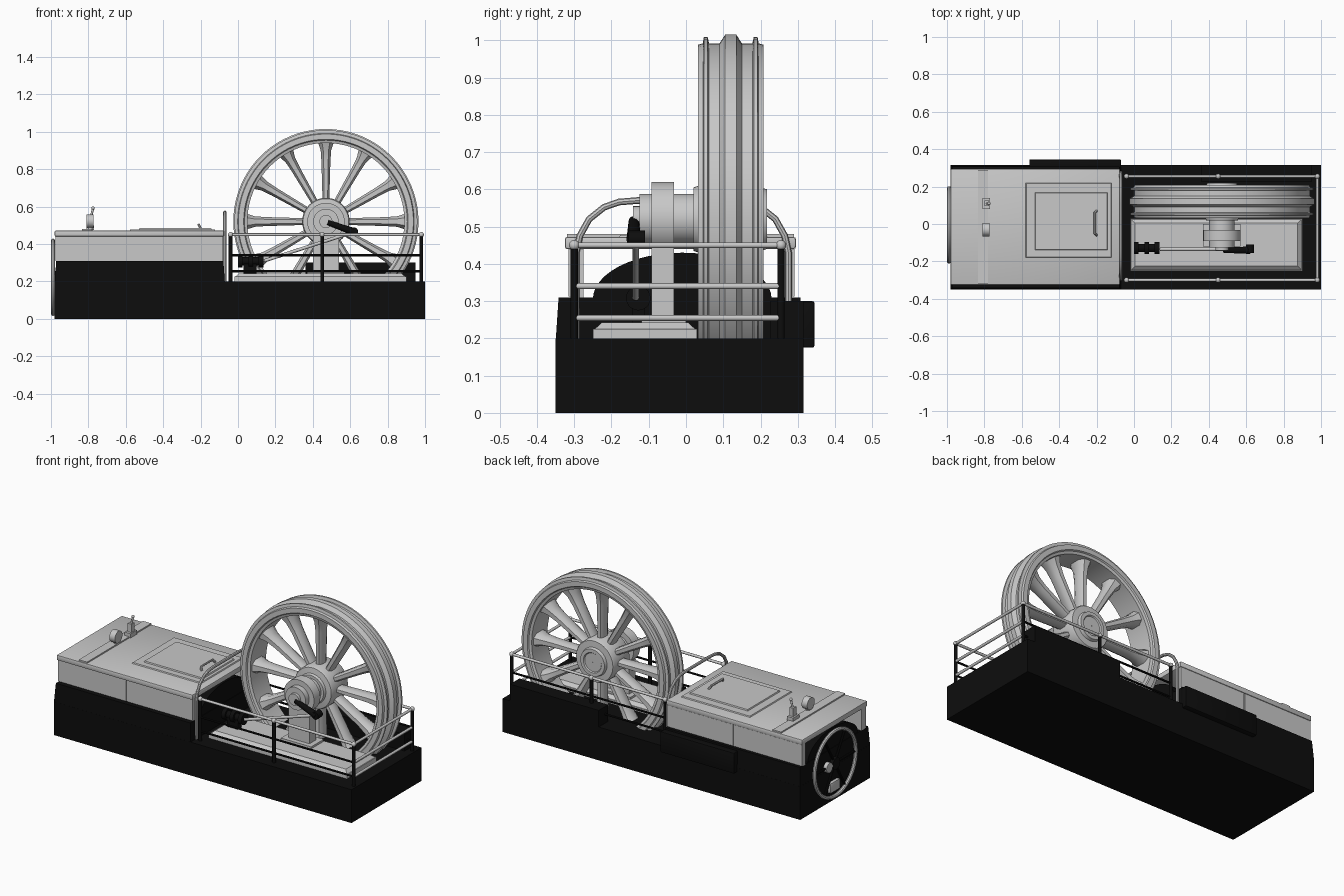
import bpy, bmesh, math
from mathutils import Vector, Matrix

if "Cube" in bpy.data.objects:
    bpy.data.objects.remove(bpy.data.objects["Cube"])


def material(name, value):
    m = bpy.data.materials.new(name)
    m.use_nodes = True
    colour = (value, value, value, 1)
    m.diffuse_color = colour
    m.node_tree.nodes["Principled BSDF"].inputs["Base Color"].default_value = colour
    return m


GREY = material("light grey paint", 0.58)
BLACK = material("black iron", 0.004)
built = []


def finish(name, bm, mat):
    bmesh.ops.recalc_face_normals(bm, faces=bm.faces)
    mesh = bpy.data.meshes.new(name)
    bm.to_mesh(mesh)
    bm.free()
    mesh.materials.append(mat)
    ob = bpy.data.objects.new(name, mesh)
    bpy.context.collection.objects.link(ob)
    built.append(ob)
    return ob


def box(name, x, y, z, mat, taper=0.0, bevel=0.0):
    """Box from ranges; taper pulls the top edges inward."""
    bm = bmesh.new()
    bmesh.ops.create_cube(bm, size=1)
    for v in bm.verts:
        inset = [-taper * (1 if c > 0 else -1) if v.co.z > 0 else 0 for c in v.co[:2]]
        v.co = [(r[0] + r[1]) / 2 + c * (r[1] - r[0]) for r, c in zip((x, y, z), v.co)]
        v.co.x += inset[0]
        v.co.y += inset[1]
    if bevel:
        bmesh.ops.bevel(bm, geom=bm.edges[:], offset=bevel, segments=2, affect='EDGES', profile=0.5)
    return finish(name, bm, mat)


def rod(name, a, b, r, mat, sides=12, r2=None):
    a, b = Vector(a), Vector(b)
    bm = bmesh.new()
    bmesh.ops.create_cone(bm, cap_ends=True, segments=sides, radius1=r,
                          radius2=r if r2 is None else r2, depth=(b - a).length)
    turn = Vector((0, 0, 1)).rotation_difference(b - a).to_matrix().to_4x4()
    bmesh.ops.transform(bm, matrix=Matrix.Translation((a + b) / 2) @ turn, verts=bm.verts)
    return finish(name, bm, mat)


def ball(name, at, r, mat):
    bm = bmesh.new()
    bmesh.ops.create_uvsphere(bm, u_segments=12, v_segments=8, radius=r)
    bmesh.ops.translate(bm, vec=at, verts=bm.verts)
    return finish(name, bm, mat)


def lathe(name, profile, centre, mat, axis='Y', steps=72):
    """Turn a closed loop of (radius, offset) points about an axis."""
    bm = bmesh.new()
    rings = []
    for i in range(steps):
        t = 2 * math.pi * i / steps
        ring = []
        for r, o in profile:
            u, w = r * math.cos(t), r * math.sin(t)
            ring.append(bm.verts.new(Vector((u, o, w) if axis == 'Y' else (o, u, w)) + Vector(centre)))
        rings.append(ring)
    n = len(profile)
    for i in range(steps):
        p, q = rings[i], rings[(i + 1) % steps]
        for j in range(n):
            bm.faces.new((p[j], q[j], q[(j + 1) % n], p[(j + 1) % n]))
    return finish(name, bm, mat)


def tube(name, points, r, mat):
    curve = bpy.data.curves.new(name, 'CURVE')
    curve.dimensions = '3D'
    curve.bevel_depth = r
    curve.bevel_resolution = 2
    curve.use_fill_caps = True
    s = curve.splines.new('POLY')
    s.points.add(len(points) - 1)
    for p, co in zip(s.points, points):
        p.co = (*co, 1)
    temp = bpy.data.objects.new(name, curve)
    bpy.context.collection.objects.link(temp)
    bpy.context.view_layer.update()
    bm = bmesh.new()
    bm.from_mesh(temp.to_mesh())
    bpy.data.objects.remove(temp)
    return finish(name, bm, mat)


# Black foundation
box("foundation", (-0.98, 1), (-0.35, 0.315), (0, 0.2), BLACK)
box("engine_base", (-0.98, -0.07), (-0.35, 0.315), (0.19, 0.31), BLACK, taper=0.008)
box("side_locker", (-0.56, -0.07), (0.3, 0.345), (0.175, 0.3), BLACK, bevel=0.006)
box("rear_locker", (0.36, 0.95), (0.225, 0.315), (0.19, 0.3), BLACK)

# Arched boiler top inside the open-ended casing
bm = bmesh.new()
arc = [bm.verts.new((-0.97, -0.01 + 0.24 * math.cos(math.pi * i / 24),
                     0.305 + 0.125 * math.sin(math.pi * i / 24))) for i in range(25)]
face = bm.faces.new(arc)
out = bmesh.ops.extrude_face_region(bm, geom=[face])
bmesh.ops.translate(bm, vec=(0.89, 0, 0), verts=[g for g in out["geom"] if isinstance(g, bmesh.types.BMVert)])
finish("boiler_arch", bm, BLACK)

# Casing walls, side panels and lid
for side, y0, y1, yp in (("front", -0.31, -0.275, -0.316), ("back", 0.255, 0.285, 0.291)):
    box(side + "_casing_wall", (-0.975, -0.08), (y0, y1), (0.31, 0.45), GREY)
    for k, xs in enumerate(((-0.975, -0.523), (-0.517, -0.08))):
        box(f"{side}_panel_{k + 1}", xs, sorted((yp, y0 if side == "front" else y1)), (0.312, 0.44), GREY)
box("casing_lid", (-0.98, -0.075), (-0.325, 0.295), (0.44, 0.472), GREY, bevel=0.006)
box("lid_strip", (-0.835, -0.78), (-0.32, 0.29), (0.47, 0.48), GREY)
box("hatch_frame", (-0.58, -0.12), (-0.18, 0.22), (0.47, 0.478), GREY, taper=0.004)
box("hatch_cover", (-0.53, -0.14), (-0.14, 0.17), (0.475, 0.485), GREY, taper=0.004)
tube("hatch_handle", [(-0.2, -0.06, 0.483), (-0.21, -0.05, 0.503), (-0.21, 0.06, 0.503), (-0.2, 0.07, 0.483)], 0.007, GREY)

# Gauge and lever on the lid
rod("gauge_stem", (-0.79, -0.03, 0.47), (-0.79, -0.03, 0.5), 0.012, GREY)
rod("gauge", (-0.81, -0.03, 0.522), (-0.773, -0.03, 0.522), 0.036, GREY, 24)
box("lever_foot", (-0.81, -0.77), (0.08, 0.14), (0.475, 0.5), GREY)
box("lever_bracket", (-0.8, -0.775), (0.095, 0.125), (0.5, 0.55), GREY)
rod("lever", (-0.79, 0.11, 0.53), (-0.775, 0.11, 0.59), 0.006, GREY)
ball("lever_knob", (-0.775, 0.11, 0.592), 0.009, GREY)

# Handwheel on the end of the base
WX, WY, WZ = -0.989, -0.005, 0.222
lathe("handwheel_rim", [(0.196 + 0.011 * math.cos(a * math.pi / 4), 0.011 * math.sin(a * math.pi / 4))
                        for a in range(8)], (WX, WY, WZ), GREY, 'X', 48)
for k in range(3):
    a = math.pi * k / 3
    d = Vector((0, math.cos(a), math.sin(a))) * 0.19
    c = Vector((WX + 0.003, WY, WZ))
    rod(f"handwheel_spoke_{k + 1}", c - d, c + d, 0.007, BLACK, 8)
rod("handwheel_hub", (-0.97, WY, WZ), (-0.998, WY, WZ), 0.035, BLACK, 20)
rod("end_valve", (-0.97, 0.06, 0.22), (-0.998, 0.06, 0.22), 0.03, GREY, 16)
box("end_bracket", (-0.998, -0.97), (-0.04, 0.05), (0.06, 0.12), GREY, bevel=0.005)

# Flywheel rim with three raised bands
CX, CZ = 0.47, 0.52
rim = [(0.42, 0.045), (0.435, 0.04), (0.44, 0.032), (0.468, 0.032), (0.472, 0.045),
       (0.489, 0.048), (0.489, 0.058), (0.472, 0.062), (0.472, 0.09), (0.495, 0.105)]
rim = rim + [(r, 0.24 - y) for r, y in reversed(rim)]
lathe("flywheel_rim", rim, (CX, 0, CZ), GREY, steps=80)

# Flywheel hub
hub = [(0.002, 0.02), (0.085, 0.02), (0.09, 0.035), (0.122, 0.04), (0.127, 0.05), (0.127, 0.19),
       (0.122, 0.198), (0.085, 0.2), (0.08, 0.218), (0.06, 0.218), (0.055, 0.212), (0.002, 0.212)]
lathe("flywheel_hub", hub, (CX, 0, CZ), GREY, steps=48)

# Twelve flared spokes
for k in range(12):
    bm = bmesh.new()
    loops = []
    for r, w, d in ((0.11, 0.018, 0.035), (0.32, 0.024, 0.038), (0.38, 0.028, 0.045), (0.424, 0.042, 0.06)):
        loops.append([bm.verts.new((sx * w, 0.12 + sy * d, r))
                      for sx, sy in ((-1, -.5), (-.5, -1), (.5, -1), (1, -.5), (1, .5), (.5, 1), (-.5, 1), (-1, .5))])
    for p, q in zip(loops, loops[1:]):
        for j in range(8):
            bm.faces.new((p[j], p[(j + 1) % 8], q[(j + 1) % 8], q[j]))
    bm.faces.new(loops[0])
    bm.faces.new(loops[-1])
    place = Matrix.Translation((CX, 0, CZ)) @ Matrix.Rotation(k * math.pi / 6, 4, 'Y')
    bmesh.ops.transform(bm, matrix=place, verts=bm.verts)
    finish(f"spoke_{k + 1}", bm, GREY)

# Bed plate, bearing pedestal and shaft
box("bed_plate", (-0.02, 0.9), (-0.25, 0.03), (0.195, 0.225), GREY)
box("bed_plate_top", (-0.015, 0.895), (-0.245, 0.025), (0.225, 0.243), GREY, taper=0.02)
box("pedestal_foot", (0.37, 0.57), (-0.12, 0.0), (0.24, 0.255), GREY)
box("pedestal", (0.4, 0.54), (-0.092, -0.032), (0.24, 0.53), GREY)
rod("bearing_ring", (CX, -0.092, CZ), (CX, -0.032, CZ), 0.1, GREY, 40)
rod("bearing_drum", (CX, -0.125, CZ), (CX, 0.03, CZ), 0.068, GREY, 32)
rod("shaft_collar", (CX, -0.142, CZ), (CX, -0.12, CZ), 0.035, GREY, 24)

# Crank, connecting rod and cylinder
rod("crank_arm", (0.48, -0.14, 0.515), (0.62, -0.14, 0.465), 0.014, BLACK, 12, 0.02)
rod("crank_pin", (0.62, -0.155, 0.467), (0.62, -0.11, 0.467), 0.022, BLACK, 16)
rod("connecting_rod", (0.14, -0.135, 0.31), (0.62, -0.135, 0.465), 0.009, GREY)
rod("cylinder", (0.0, -0.128, 0.308), (0.12, -0.128, 0.308), 0.022, BLACK, 20)
for k, x in enumerate((0.0, 0.055, 0.11)):
    rod(f"cylinder_flange_{k + 1}", (x, -0.128, 0.308), (x + 0.025, -0.128, 0.308), 0.033, BLACK, 20)
box("cylinder_support", (0.03, 0.1), (-0.145, -0.11), (0.24, 0.3), BLACK)

# Guard rails: grey top rail and end rails, black posts and side rails
Y_FRONT, Y_BACK, X0, X1 = -0.3, 0.255, -0.04, 0.98
for side, y in (("front", Y_FRONT), ("back", Y_BACK)):
    rod(side + "_top_rail", (X0, y, 0.45), (X1, y, 0.45), 0.008, GREY)
    for z in (0.34, 0.255):
        rod(f"{side}_side_rail", (X0, y, z), (X1, y, z), 0.006, BLACK, 8)
    for x in (X0, 0.45, X1):
        rod(side + "_post", (x, y, 0.19), (x, y, 0.44), 0.01, BLACK)
        ball(side + "_rail_joint", (x, y, 0.45), 0.014, GREY)
for z in (0.45, 0.34, 0.255):
    rod("end_rail", (X1, Y_FRONT, z), (X1, Y_BACK, z), 0.008, GREY)

# Hoop over the end of the casing
half = [(0.285, 0.2), (0.285, 0.43), (0.275, 0.475), (0.25, 0.52), (0.21, 0.552), (0.17, 0.566), (0.12, 0.57)]
path = [(-0.07, -0.01 - y, z) for y, z in half] + [(-0.07, -0.01 + y, z) for y, z in reversed(half)]
tube("guard_hoop", path, 0.009, GREY)

# Smooth round parts while keeping sharp edges
bpy.ops.object.select_all(action='DESELECT')
for ob in built:
    ob.select_set(True)
bpy.context.view_layer.objects.active = built[0]
bpy.ops.object.shade_smooth_by_angle(angle=math.radians(32))
